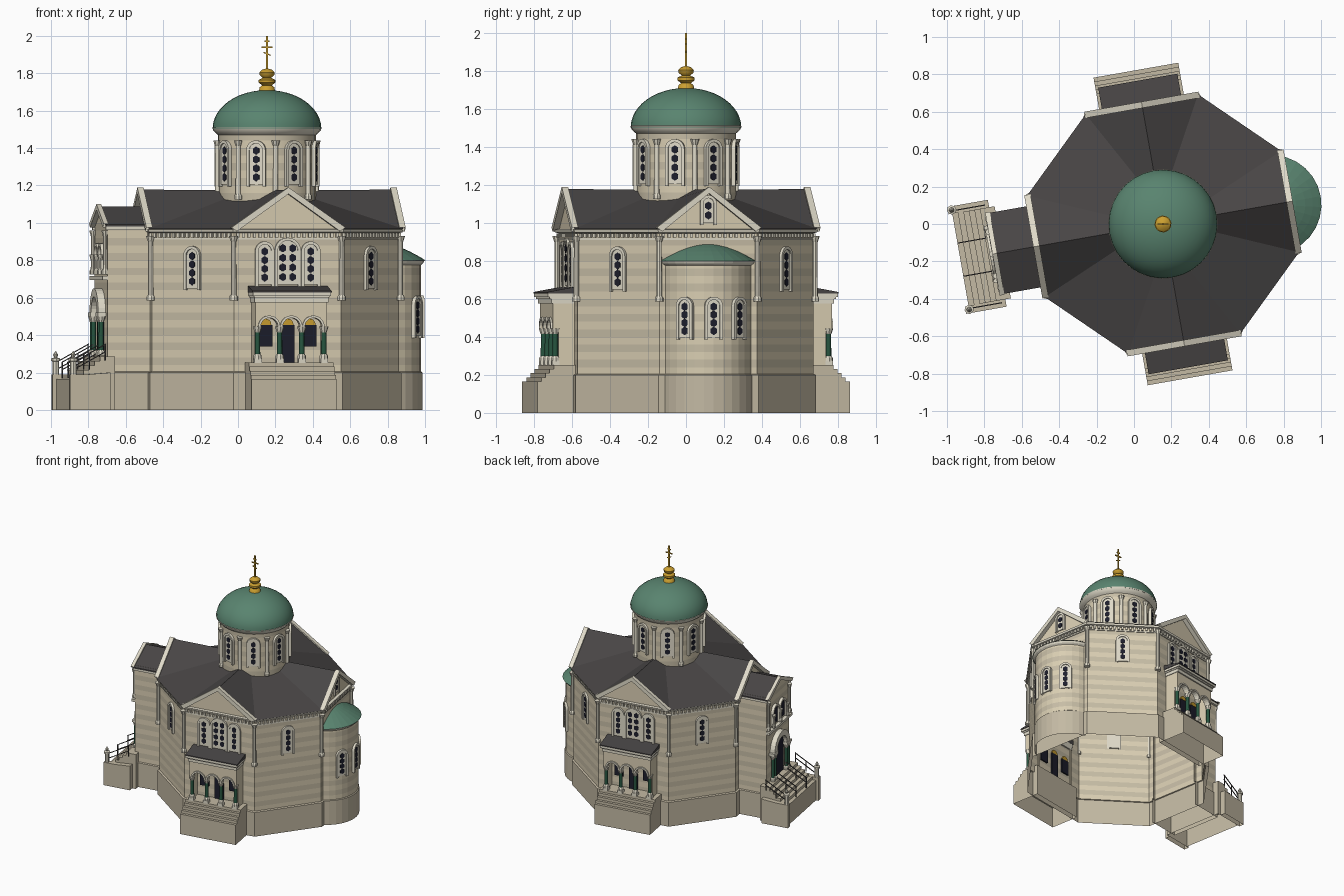
import bpy, bmesh
from math import sin, cos, pi, radians, hypot, atan2
from mathutils import Matrix, Vector

if "Cube" in bpy.data.objects:
    bpy.data.objects.remove(bpy.data.objects["Cube"])

G = Matrix.Translation((.155, 0, 0)) @ Matrix.Rotation(radians(10), 4, 'Z')
COL = dict(light=(.70, .62, .45), band=(.57, .51, .38), plinth=(.55, .49, .37), trim=(.74, .70, .58),
           slate=(.065, .06, .06), green=(.10, .23, .16), column=(.02, .09, .05),
           dark=(.012, .013, .025), gold=(.6, .35, .03))
MAT = {}
for k, c in COL.items():
    MAT[k] = bpy.data.materials.new(k)
    MAT[k].diffuse_color = (*c, 1)
parts = {}

def P(name, mat):
    return parts.setdefault(name, (bmesh.new(), mat))[0]

def F(x, y, deg):
    """Wall frame: x runs along the wall, -y points outward."""
    return Matrix.Translation((x, y, 0)) @ Matrix.Rotation(radians(deg), 4, 'Z')

I = Matrix.Identity(4)

def skin(bm, rows, M=I, closed=True):
    vs = [[bm.verts.new(M @ Vector(p)) for p in r] for r in rows]
    n = len(rows[0])
    for a, b in zip(vs, vs[1:]):
        for i in range(n if closed else n - 1):
            j = (i + 1) % n
            bm.faces.new((a[i], a[j], b[j], b[i]))
    return vs

def prism(bm, pts, d0, d1, M=I):
    v = skin(bm, [[(x, -d, z) for x, z in pts] for d in (d0, d1)], M)
    bm.faces.new(v[0])
    bm.faces.new(v[1])

def box(bm, a0, a1, d0, d1, z0, z1, M=I):
    prism(bm, [(a0, z0), (a1, z0), (a1, z1), (a0, z1)], d0, d1, M)

def trim(bm, outer, inner, d0, d1, M=I):
    skin(bm, [[(p[0], -d, p[1]), (q[0], -d2, q[1]), (q[0], -d3, q[1]), (p[0], -d4, p[1])]
              for p, q in zip(outer, inner) for d, d2, d3, d4 in [(d0, d0, d1, d1)]], M)

def lathe(bm, prof, n=8, M=I):
    skin(bm, [[(r * cos(2*pi*i/n), r * sin(2*pi*i/n), z) for i in range(n)] for r, z in prof], M)

def arch(hw, z0, z1, a=0, n=10):
    return [(a + hw, z0)] + [(a + hw*cos(pi*i/n), z1 - hw + hw*sin(pi*i/n)) for i in range(n+1)] + [(a - hw, z0)]

def column(M, a, d, z0, z1, r, mat='trim', name='corner_colonettes'):
    C = M @ Matrix.Translation((a, -d, 0))
    lathe(P(name, mat), [(r, z0), (r*.9, z1)], 8, C)
    caps = P('column_caps_and_bases', 'trim')
    lathe(caps, [(0, z0-.005), (r*1.5, z0-.005), (r*1.5, z0+.015), (r, z0+.025)], 8, C)
    lathe(caps, [(r, z1-.03), (r*1.25, z1-.02), (r*1.7, z1), (0, z1)], 8, C)

def window(M, a, z0, z1, hw=.036, cols=1, rows=4):
    prism(P('window_panels', 'trim'), arch(hw, z0, z1, a), -.01, .008, M)
    w = hw + .016
    trim(P('window_surrounds', 'trim'), arch(w, z0 - .01, z1 + .016, a), arch(hw, z0 - .01, z1, a), -.01, .016, M)
    step = (z1 - z0 - .03) / rows
    for c in range(cols):
        x = a + (c - (cols - 1)/2) * .052
        for i in range(rows):
            z = z0 + .015 + step * (i + .5)
            prism(P('window_lights', 'dark'), [(x + .02*sin(pi*k/3), z + .022*cos(pi*k/3)) for k in range(6)], 0, .011, M)

def banded(tag, pts, z0, z1, closed=True, h=.04):
    k = 0
    while z0 < z1 - .001:
        t = min(z0 + h, z1)
        bm = P(tag + ('_light_courses', '_dark_courses')[k % 2], ('light', 'band')[k % 2])
        skin(bm, [[(x, y, z) for x, y in pts] for z in (z0, t)], I, closed)
        z0, k = t, k + 1

def octagon(o=0):
    q = [(.29 + o*.5, -.63 - o), (.67 + o, -.26 - o*.5)]
    return q + [(x, -y) for x, y in q[::-1]] + [(-x, -y) for x, y in q] + [(-x, y) for x, y in q[::-1]]

def plinth(pts, inner, closed=True):
    skin(P('plinth', 'plinth'), [[(*p, 0) for p in pts], [(*p, .2) for p in pts], [(*p, .205) for p in inner]], I, closed)

# main octagonal body
octo = octagon()
plinth(octagon(.012), octo)
banded('wall', octo, .2, .96)
skin(P('main_cornice', 'trim'), [[(*p, z) for p in octagon(o)] for o, z in ((0, .945), (.018, .95), (.022, .965), (0, .968))])
for i in range(8):
    (x0, y0), (x1, y1) = octo[i], octo[(i+1) % 8]
    L = hypot(x1-x0, y1-y0)
    M = F((x0+x1)/2, (y0+y1)/2, math_deg := atan2(y1-y0, x1-x0) * 180 / pi)
    n = int(L / .03)
    for j in range(n):
        a = (j + .5 - n/2) * .03
        box(P('dentils', 'trim'), a-.008, a+.008, 0, .014, .922, .945, M)
    box(P('string_course', 'trim'), -L/2, L/2, 0, .006, .91, .92, M)
    column(F(x0*1.012, y0*1.012, 0), 0, 0, .59, .93, .015)
    if i % 2 == 0:
        window(M, 0, .65, .86)

# four gables and the roof
roof = P('main_roof', 'slate')
for k in range(4):
    d, hw = (.63, .29) if k % 2 == 0 else (.67, .26)
    M = F(0, 0, 90*k) @ Matrix.Translation((0, -d, 0))
    prism(P('gable_walls', 'light'), [(-hw, .96), (hw, .96), (0, 1.155)], -.01, 0, M)
    w = hw + .02
    trim(P('gable_rakes', 'trim'), [(-w, .975), (0, 1.19), (w, .975)], [(-w+.03, .955), (0, 1.155), (w-.03, .955)], 0, .034, M)
    R = F(0, 0, 90*k)
    d2, h2 = d + .02, hw + .015
    dn, hn = (.69, .275) if k % 2 == 0 else (.65, .305)
    vx, vy = .25*sin(.32), .25*cos(.32)
    def face(*p):
        roof.faces.new([roof.verts.new(R @ Vector(q)) for q in p])
    for s in (-1, 1):
        face((0, -d2, 1.178), (0, -.24, 1.175), (s*vx, -vy, 1.13), (s*h2, -d2, .968))
    face((h2, -d2, .968), (vx, -vy, 1.13), (vy, -vx, 1.13), (dn, -hn, .968))
window(F(.67, 0, 90), 0, 1.0, 1.13, .028, 1, 2)

# drum, dome and finial
ring = [(.262*cos(2*pi*i/32), .262*sin(2*pi*i/32)) for i in range(32)]
banded('drum', ring, 1.08, 1.5)
for k in range(8):
    window(F(0, 0, 45*k + 22.5) @ Matrix.Translation((0, -.261, 0)), 0, 1.205, 1.425, .036)
    column(F(0, 0, 45*k), 0, .268, 1.13, 1.44, .014, name='drum_colonettes')
lathe(P('drum_cornice', 'trim'), [(.262, 1.47), (.275, 1.48), (.288, 1.495), (.293, 1.51), (.28, 1.515)], 32)
lathe(P('dome', 'green'), [(.27, 1.5)] + [(.29*cos(pi/2*i/12)+.001, 1.503 + .207*sin(pi/2*i/12)) for i in range(13)], 32)
lathe(P('finial', 'gold'), [(.045, 1.695), (.04, 1.725), (.026, 1.735), (.045, 1.75), (.045, 1.765), (.022, 1.775),
                            (.04, 1.79), (.042, 1.805), (.025, 1.82), (.004, 1.825)], 16)
cross, W = P('cross', 'gold'), Matrix.Rotation(radians(-10), 4, 'Z')
box(cross, -.005, .005, -.005, .005, 1.82, 2.0, W)
box(cross, -.03, .03, -.004, .004, 1.936, 1.944, W)
box(cross, -.014, .014, -.004, .004, 1.966, 1.974, W)
prism(cross, [(-.018, 1.908), (.018, 1.893), (.018, 1.9), (-.018, 1.915)], -.004, .004, W)

# east apse with half dome
def arc(r, a=72, n=12):
    return [(.59 + r*cos(radians(-a + 2*a*i/n)), r*sin(radians(-a + 2*a*i/n))) for i in range(n+1)]
plinth(arc(.25), arc(.243), False)
banded('apse', arc(.243), .2, .8, False)
skin(P('apse_cornice', 'trim'), [[(*p, z) for p in arc(r)] for r, z in ((.243, .775), (.255, .785), (.262, .8), (.24, .802))], I, False)
skin(P('apse_roof', 'green'), [[(*p, .8 + .1*(1 - (r/.266)**1.7)) for p in arc(r, 75)] for r in (.266, .25, .22, .18, .13, .08)], I, False)
for a in (-36, 0, 36):
    window(F(.59, 0, 90 + a) @ Matrix.Translation((0, -.242, 0)), 0, .395, .595, .032)

# south and north porches, each with an arcade, steps and lean-to roof
for k in (0, 180):
    M = F(0, 0, k)
    S = M @ Matrix.Rotation(pi/2, 4, 'Z')
    steps = [(-.6, 0), (-.835, 0)]
    for i in range(5):
        steps += [(-.835 + .022*i, .165 + .022*i), (-.813 + .022*i, .165 + .022*i)]
    prism(P('porch_steps', 'plinth'), steps + [(-.6, .253)], -.23, .23, S)
    pts = [(.195, .59), (.195, .445)]
    for a in (.12, 0, -.12):
        pts += [(x, z) for x, z in arch(.047, .445, .492, a)[1:-1]]
        trim(P('porch_arches', 'trim'), arch(.06, .445, .505, a)[1:-1], arch(.047, .445, .492, a)[1:-1], .71, .755, M)
        prism(P('porch_icons', 'gold'), arch(.03, .455, .487, a), .62, .642, M)
        box(P('porch_doors', 'dark'), a-.036, a+.036, .62, .64, .34 if a else .253, .455, M)
    prism(P('porch_arcade', 'light'), pts + [(-.195, .445), (-.195, .59)], .715, .745, M)
    for a in (-.18, -.06, .06, .18):
        column(M, a, .73, .275, .445, .015, 'column', 'porch_columns')
        box(P('column_caps_and_bases', 'trim'), a-.02, a+.02, .71, .75, .25, .275, M)
    for s in (-1, 1):
        box(P('porch_side_walls', 'light'), s*.18, s*.195, .62, .715, .25, .59, M)
    box(P('porch_cornice', 'trim'), -.2, .2, .62, .755, .575, .6, M)
    box(P('porch_cornice', 'trim'), -.212, .212, .62, .775, .61, .627, M)
    box(P('porch_cornice', 'trim'), -.205, .205, .62, .765, .6, .61, M)
    prism(P('porch_roof', 'slate'), [(-.62, .628), (-.778, .628), (-.778, .636), (-.62, .665)], -.215, .215, S)
    MW = M @ Matrix.Translation((0, -.63, 0))
    window(MW, 0, .67, .905, .055, 2)
    for s in (-1, 1):
        window(MW, s*.125, .67, .885, .036)

# west entrance block
blk = [(-.65, .2), (-.9, .2), (-.9, -.2), (-.65, -.2)]
plinth([(-.65, .21), (-.91, .21), (-.91, -.21), (-.65, -.21)], blk, False)
banded('entrance', blk, .2, 1.0, False)
E = F(-.9, 0, -90)
prism(P('entrance_gable', 'light'), [(-.2, .99), (.2, .99), (0, 1.075)], -.01, 0, E)
trim(P('entrance_rake', 'trim'), [(-.225, .995), (0, 1.1), (.225, .995)], [(-.2, .975), (0, 1.07), (.2, .975)], 0, .026, E)
prism(P('entrance_roof', 'slate'), [(-.22, .99), (0, 1.088), (.22, .99), (.22, .98), (0, 1.075), (-.22, .98)], -.25, .012, E)
for s in (-1, 1):
    box(P('entrance_cornice', 'trim'), s*.198, s*.215, -.22, .012, .962, .985, E)
    for a in (.1, .135):
        column(E, s*a, .024, .295, .5, .014, 'column', 'entrance_columns')
    box(P('entrance_cornice', 'trim'), s*.08, s*.155, 0, .045, .5, .52, E)
    column(E, s*.185, .012, .73, .96, .012)
    prism(P('entrance_windows', 'dark'), arch(.042, .735, .875, s*.06), 0, .008, E)
    trim(P('entrance_window_surrounds', 'trim'), arch(.058, .73, .892, s*.06), arch(.042, .73, .875, s*.06), 0, .022, E)
for a in (-.12, 0, .12):
    column(E, a, .026, .73, .83, .01)
box(P('entrance_cornice', 'trim'), -.205, .205, 0, .028, .695, .715, E)
prism(P('entrance_door', 'dark'), arch(.085, .29, .605), 0, .008, E)
trim(P('entrance_arch', 'trim'), arch(.135, .52, .65, 0, 14)[1:-1], arch(.085, .52, .605, 0, 14)[1:-1], 0, .04, E)

# west stairs, cheek walls, posts and rails
T = E @ Matrix.Rotation(pi/2, 4, 'Z')
st = [(.03, 0), (-.2, 0)]
for i in range(6):
    st += [(-.2 + .03*i, .165 + .024*i), (-.17 + .03*i, .165 + .024*i)]
prism(P('entrance_stairs', 'plinth'), st + [(.03, .285)], -.25, .25, T)
for s in (-1, 1):
    lo, hi = sorted((s*.25, s*.29))
    prism(P('stair_cheeks', 'plinth'), [(0, 0), (-.22, 0), (-.22, .19), (-.12, .19), (0, .2)], lo, hi, T)
    C = E @ Matrix.Translation((s*.27, -.2, 0))
    lathe(P('stair_posts', 'trim'), [(.018, .19), (.018, .26), (.025, .262), (.025, .275), (.008, .28), (.014, .295), (.001, .315)], 8, C)
    for x in (s*.265, s*.09):
        for h in (.03, .07):
            prism(P('stair_rails', 'slate'), [(-.2, .18+h), (-.02, .28+h), (-.02, .286+h), (-.2, .186+h)], x-.003, x+.003, T)
        for i in range(3):
            y = -.195 + .085*i
            box(P('stair_rails', 'slate'), y-.003, y+.003, x-.003, x+.003, .17+.047*i, .255+.047*i, T)

# finish: open undersides at ground, place in the world, smooth round parts
for name, (bm, mat) in parts.items():
    bmesh.ops.remove_doubles(bm, verts=bm.verts, dist=.0001)
    bmesh.ops.delete(bm, geom=[f for f in bm.faces if all(v.co.z < .001 for v in f.verts)], context='FACES')
    bmesh.ops.recalc_face_normals(bm, faces=bm.faces)
    bm.transform(G)
    me = bpy.data.meshes.new(name)
    bm.to_mesh(me)
    bm.free()
    me.materials.append(MAT[mat])
    ob = bpy.data.objects.new(name, me)
    bpy.context.collection.objects.link(ob)
    if name.startswith(('dome', 'finial', 'drum', 'porch_columns', 'entrance_columns')):
        bpy.ops.object.select_all(action='DESELECT')
        ob.select_set(True)
        bpy.context.view_layer.objects.active = ob
        bpy.ops.object.shade_smooth_by_angle(angle=radians(50))

for m in bpy.data.materials:
    if m.users and not m.is_grease_pencil:
        m.use_nodes = True
        m.node_tree.nodes["Principled BSDF"].inputs["Base Color"].default_value = m.diffuse_color
